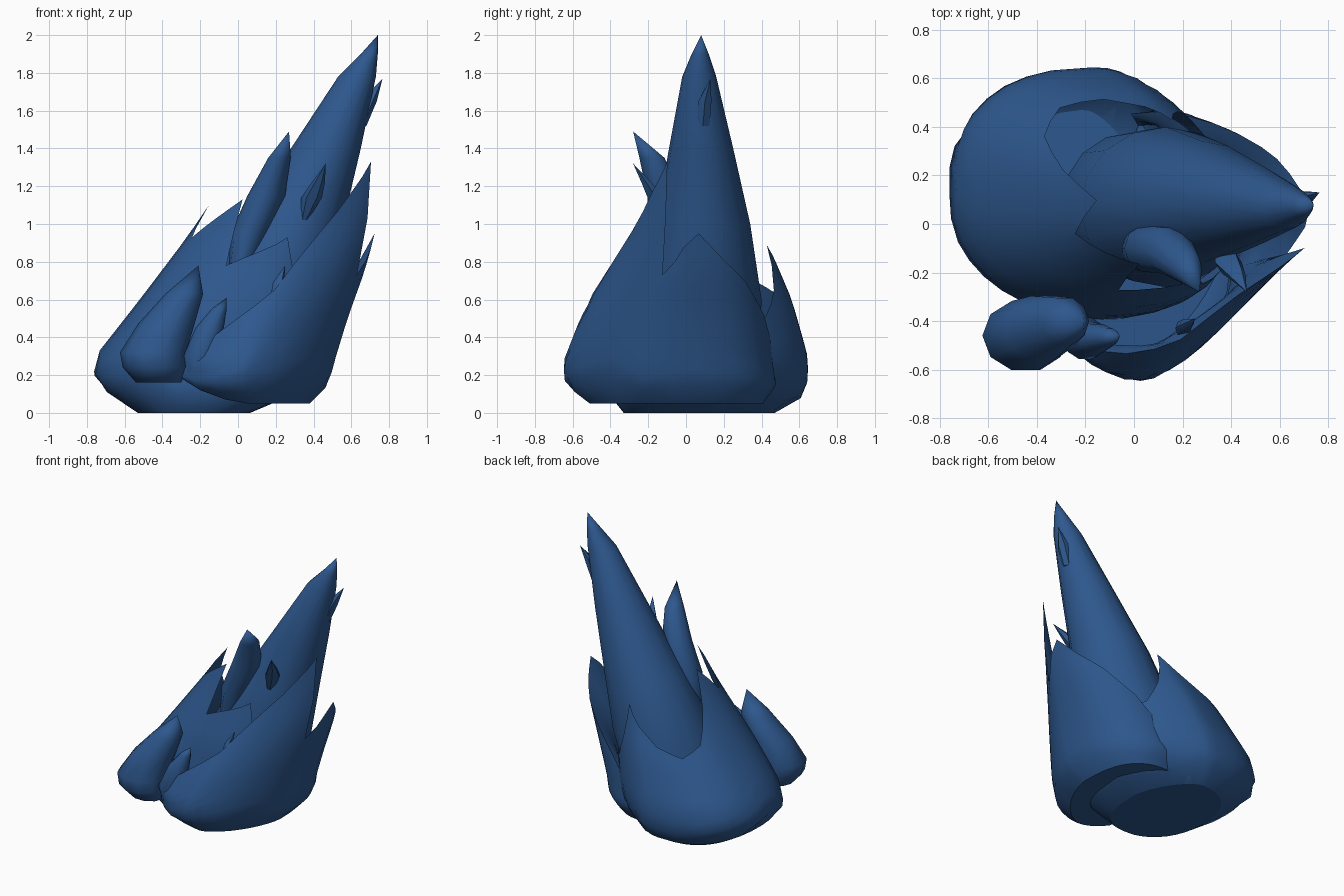
import bpy, bmesh, math

if "Cube" in bpy.data.objects:
    bpy.data.objects.remove(bpy.data.objects["Cube"])

blue = bpy.data.materials.new("deep blue")
blue.diffuse_color = (0.027, 0.097, 0.27, 1)
blue.use_nodes = True
blue.node_tree.nodes["Principled BSDF"].inputs["Base Color"].default_value = blue.diffuse_color


def finish(name, bm, angle):
    bmesh.ops.remove_doubles(bm, verts=bm.verts, dist=0.0005)
    mesh = bpy.data.meshes.new(name)
    bm.to_mesh(mesh)
    bm.free()
    mesh.materials.append(blue)
    ob = bpy.data.objects.new(name, mesh)
    bpy.context.collection.objects.link(ob)
    bpy.ops.object.select_all(action='DESELECT')
    ob.select_set(True)
    bpy.context.view_layer.objects.active = ob
    bpy.ops.object.shade_smooth_by_angle(angle=math.radians(angle))


def lerp_table(table, t):
    """Interpolate rows (key, values...) at key t."""
    if t <= table[0][0]:
        return table[0][1:]
    for a, b in zip(table, table[1:]):
        if t <= b[0]:
            f = (t - a[0]) / (b[0] - a[0])
            return tuple(p + (q - p) * f for p, q in zip(a[1:], b[1:]))
    return table[-1][1:]


def spike(name, rings, tip, n=10):
    """Loft of horizontal ellipses (z, cx, cy, rx, ry) closed by a tip."""
    bm = bmesh.new()
    rows = []
    for z, cx, cy, rx, ry in rings:
        rows.append([bm.verts.new((cx + rx * math.cos(2 * math.pi * i / n),
                                   cy + ry * math.sin(2 * math.pi * i / n), z)) for i in range(n)])
    top = bm.verts.new(tip)
    bm.faces.new(rows[0][::-1])
    for i in range(n):
        k = (i + 1) % n
        for a, b in zip(rows, rows[1:]):
            bm.faces.new((a[i], a[k], b[k], b[i]))
        bm.faces.new((rows[-1][i], rows[-1][k], top))
    finish(name, bm, 50)


def outline(deg, powers, right):
    """Unit outline; each quadrant is squarer (<1) or flatter (>1) than a circle."""
    c, s = math.cos(math.radians(deg)), math.sin(math.radians(deg))
    p = powers[int(deg % 360 // 90)]
    x, y = math.copysign(abs(c) ** p, c), math.copysign(abs(s) ** p, s)
    return (x * right if x > 0 else x), y


def shell(name, rings, rim, foot, thick, powers, right=1.0, closed=False, rows=10, step=9):
    """Curved wall on rounded rings; rim and foot give its height by angle."""
    angles = []
    for a, b in zip(rim, rim[1:]):
        n = max(1, round((b[0] - a[0]) / step))
        angles += [a[0] + (b[0] - a[0]) * i / n for i in range(n)]
    angles.append(rim[-1][0])

    bm = bmesh.new()
    outer, inner = [], []
    for deg in angles:
        lo, hi = lerp_table(foot, deg)[0], lerp_table(rim, deg)[0]
        c, s = outline(deg, powers, right)
        edge = 1 if closed else min(1, (deg - angles[0]) / 20, (angles[-1] - deg) / 20)
        for cols, t in ((outer, 0), (inner, thick * edge)):
            col = []
            for j in range(rows + 1):
                f = j / rows
                z = lo + (hi - lo) * f
                cx, cy, rx, ry = lerp_table(rings, z)
                k = 1 - t * math.sin(math.pi * f)
                col.append(bm.verts.new((cx + rx * k * c, cy + ry * k * s, z)))
            cols.append(col)
    for i in range(len(angles) - 1):
        for j in range(rows):
            o, p = outer[i], outer[i + 1]
            bm.faces.new((o[j], p[j], p[j + 1], o[j + 1]))
            o, p = inner[i], inner[i + 1]
            bm.faces.new((o[j + 1], p[j + 1], p[j], o[j]))
    # underside
    base = outer[:-1] if closed else outer
    bm.faces.new([col[0] for col in base][::-1])
    finish(name, bm, 50)


# Tall leaning core
spike("core_spire",
      [(0.1, 0.0, 0.08, 0.3, 0.3), (0.6, 0.13, 0.07, 0.35, 0.33), (1.0, 0.285, 0.09, 0.27, 0.25),
       (1.4, 0.465, 0.08, 0.185, 0.17), (1.78, 0.63, 0.07, 0.1, 0.09), (1.9, 0.695, 0.075, 0.045, 0.045)],
      (0.74, 0.08, 2.0), 16)

# Big jagged shell: base, left and back
shell("base_shell",
      [(0.0, -0.2, 0.07, 0.33, 0.40), (0.06, -0.17, 0.1, 0.47, 0.5), (0.18, -0.15, 0.13, 0.62, 0.52),
       (0.32, -0.11, 0.13, 0.63, 0.51), (0.6, 0.0, 0.11, 0.52, 0.45),
       (0.93, 0.13, 0.09, 0.40, 0.33), (1.15, 0.2, 0.1, 0.32, 0.30)],
      [(0, 0.45), (45, 0.5), (60, 0.65), (70, 0.78), (78, 0.89), (92, 0.78), (105, 0.68), (125, 0.63),
       (145, 0.7), (162, 0.88), (180, 1.1), (202, 0.93), (240, 1.13), (254, 0.78), (288, 0.93),
       (300, 0.78), (330, 0.7), (360, 0.45)],
      [(0, 0.0)], 0.12, (1.3, 0.85, 0.95, 0.75), right=0.8, closed=True)

# Jagged shell wrapping the front and right
shell("front_right_shell",
      [(0.05, 0.05, -0.05, 0.33, 0.46), (0.15, 0.02, -0.08, 0.46, 0.56), (0.27, 0.03, -0.09, 0.48, 0.56),
       (0.5, 0.12, -0.06, 0.46, 0.50), (0.75, 0.24, -0.02, 0.43, 0.40),
       (1.0, 0.36, 0.0, 0.38, 0.29), (1.33, 0.51, 0.0, 0.26, 0.19)],
      [(-135, 0.25), (-125, 0.36), (-110, 0.48), (-90, 0.65), (-70, 0.96), (-53, 1.17), (-37, 1.33),
       (-20, 0.73), (8, 0.95), (30, 0.8), (50, 0.69), (70, 0.52), (85, 0.3), (97, 0.12)],
      [(-135, 0.18), (-125, 0.12), (-110, 0.07), (-90, 0.05), (97, 0.05)], 0.2, (0.75, 1.1, 1.1, 1.3))

# Leaf-like tongues on the front
spike("front_left_tongue",
      [(0.16, -0.42, -0.44, 0.12, 0.1), (0.24, -0.44, -0.46, 0.17, 0.15), (0.32, -0.45, -0.46, 0.175, 0.15),
       (0.47, -0.38, -0.43, 0.15, 0.14), (0.63, -0.285, -0.4, 0.1, 0.1)], (-0.21, -0.4, 0.78))
spike("small_front_tongue",
      [(0.16, -0.2, -0.45, 0.07, 0.07), (0.3, -0.2, -0.48, 0.09, 0.08),
       (0.45, -0.15, -0.47, 0.075, 0.06), (0.55, -0.1, -0.465, 0.04, 0.035)], (-0.06, -0.46, 0.61))
spike("upper_front_tongue",
      [(0.75, 0.0, -0.1, 0.05, 0.08), (0.95, 0.06, -0.1, 0.1, 0.1), (1.15, 0.15, -0.11, 0.1, 0.1),
       (1.35, 0.22, -0.18, 0.06, 0.07)], (0.27, -0.28, 1.49))

# Small thorns
spike("core_thorn",
      [(1.02, 0.35, -0.12, 0.02, 0.03), (1.14, 0.39, -0.16, 0.055, 0.05), (1.22, 0.425, -0.21, 0.035, 0.03)],
      (0.465, -0.28, 1.32), 6)
spike("rear_thorn",
      [(1.52, 0.65, 0.09, 0.03, 0.04), (1.65, 0.69, 0.1, 0.045, 0.04)], (0.765, 0.13, 1.77), 6)
spike("rim_thorn",
      [(0.6, 0.19, -0.43, 0.02, 0.03), (0.69, 0.215, -0.42, 0.03, 0.03)], (0.25, -0.39, 0.78), 6)
